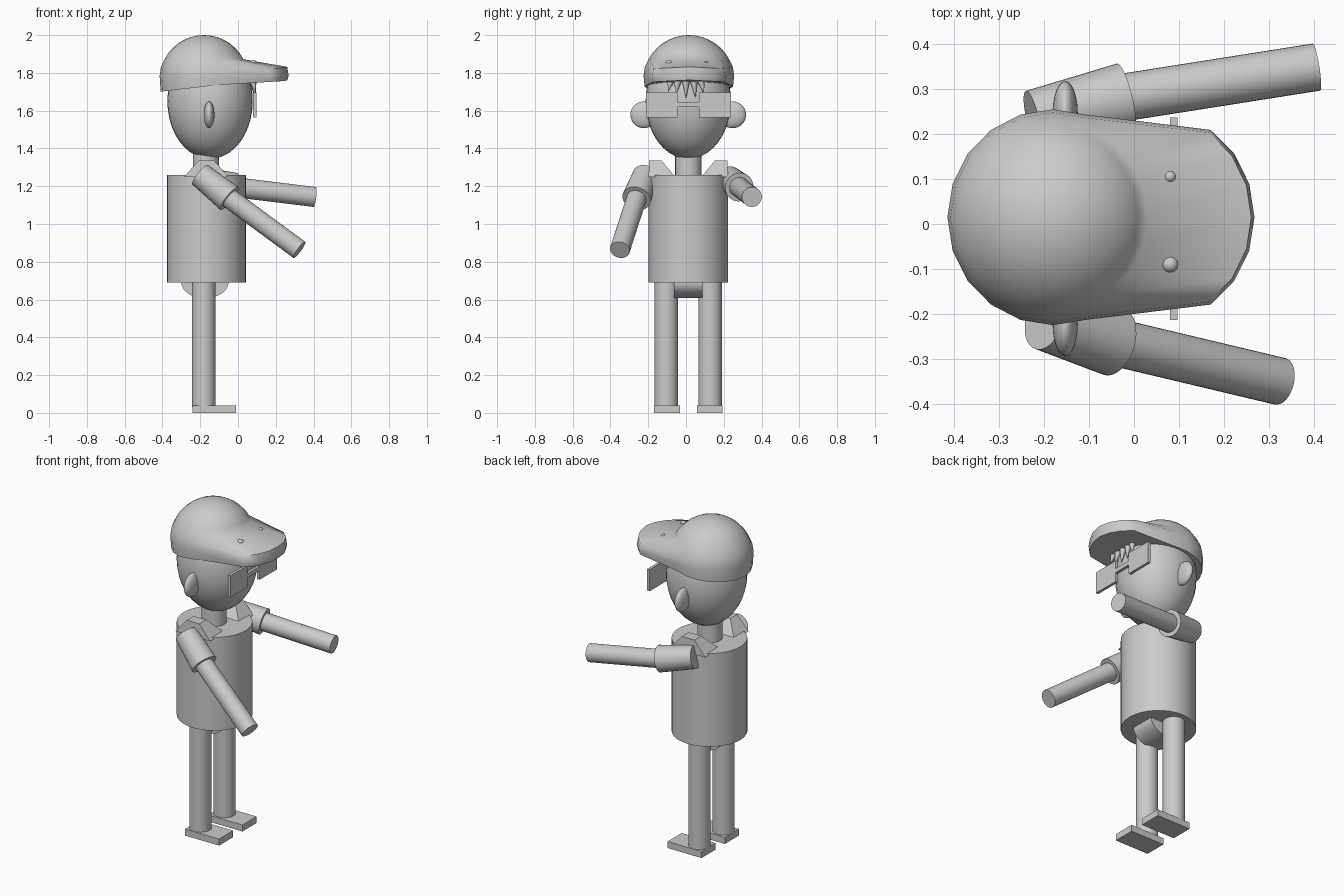
import bpy, bmesh, math
from mathutils import Vector

if "Cube" in bpy.data.objects:
    bpy.data.objects.remove(bpy.data.objects["Cube"])

CY = 0.012  # left/right symmetry plane (figure faces +x)


def smooth(ob, angle=40):
    bpy.ops.object.select_all(action='DESELECT')
    ob.select_set(True)
    bpy.context.view_layer.objects.active = ob
    bpy.ops.object.shade_smooth_by_angle(angle=math.radians(angle))


def from_bm(name, bm, soft=True, angle=40):
    bmesh.ops.recalc_face_normals(bm, faces=bm.faces)
    me = bpy.data.meshes.new(name)
    bm.to_mesh(me)
    bm.free()
    ob = bpy.data.objects.new(name, me)
    bpy.context.collection.objects.link(ob)
    if soft:
        smooth(ob, angle)
    return ob


def rod(name, a, b, r1, r2=None, seg=32):
    a, b = Vector(a), Vector(b)
    bm = bmesh.new()
    bmesh.ops.create_cone(bm, cap_ends=True, segments=seg, radius1=r1,
                          radius2=r1 if r2 is None else r2, depth=(b - a).length)
    ob = from_bm(name, bm)
    ob.location = (a + b) / 2
    ob.rotation_euler = (b - a).to_track_quat('Z', 'Y').to_euler()
    return ob


def ellipsoid(name, c, r, seg=32, rings=20):
    bm = bmesh.new()
    bmesh.ops.create_uvsphere(bm, u_segments=seg, v_segments=rings, radius=1)
    bmesh.ops.scale(bm, vec=r, verts=bm.verts)
    bmesh.ops.translate(bm, vec=c, verts=bm.verts)
    return from_bm(name, bm)


def block(name, lo, hi, top=None):
    """Box between two corners; top = (x0, x1, y0, y1) tapers the upper face."""
    x0, x1, y0, y1 = top or (lo[0], hi[0], lo[1], hi[1])
    bm = bmesh.new()
    bmesh.ops.create_cube(bm, size=2)
    for v in bm.verts:
        if v.co.z < 0:
            v.co = ((lo[0], hi[0])[v.co.x > 0], (lo[1], hi[1])[v.co.y > 0], lo[2])
        else:
            v.co = ((x0, x1)[v.co.x > 0], (y0, y1)[v.co.y > 0], hi[2])
    return from_bm(name, bm, soft=False)


def span(a, b, s):
    """Mirror a y range about the symmetry plane for side s."""
    return sorted((CY + s * a, CY + s * b))


# Torso, pelvis, neck, head
rod("torso", (-0.167, CY, 0.69), (-0.167, CY, 1.26), 0.21)
pelvis = rod("pelvis", (-0.175, CY - 0.076, 0.69), (-0.175, CY + 0.076, 0.69), 1)
for v in pelvis.data.vertices:
    local = pelvis.rotation_euler.to_matrix() @ v.co
    local.x *= 0.125
    local.z *= 0.083
    v.co = local
pelvis.rotation_euler = (0, 0, 0)
rod("neck", (-0.17, CY, 1.24), (-0.17, CY, 1.42), 0.069)
ellipsoid("head", (-0.148, CY, 1.65), (0.226, 0.226, 0.305))

# Paired parts: legs, feet, shoulders, ears, lenses
for s, side in ((-1, "right"), (1, "left")):
    rod(side + "_leg", (-0.181, CY + s * 0.116, 0.03), (-0.181, CY + s * 0.116, 0.71), 0.062)
    a, b = span(0.045, 0.181, s)
    block(side + "_foot", (-0.24, a, 0), (-0.01, b, 0.04))
    a, b = span(0.07, 0.21, s)
    c, d = span(0.14, 0.207, s)
    block(side + "_shoulder", (-0.285, a, 1.25), (-0.05, b, 1.335), (-0.21, -0.125, c, d))
    ellipsoid(side + "_ear", (-0.153, CY + s * 0.235, 1.578), (0.028, 0.071, 0.071), 24, 16)
    a, b = span(0.058, 0.225, s)
    block(side + "_lens", (0.08, a, 1.563), (0.097, b, 1.695))
block("glasses_bridge", (0.08, CY - 0.06, 1.62), (0.097, CY + 0.06, 1.645))

# Arms: sleeve start, sleeve end, hand end
for side, p, q, h in (
        ("right", (-0.20, -0.215, 1.26), (-0.045, -0.262, 1.135), (0.325, -0.35, 0.863)),
        ("left", (-0.225, 0.232, 1.24), (-0.02, 0.282, 1.195), (0.406, 0.349, 1.143))):
    rod(side + "_sleeve", p, q, 0.066, 0.077)
    rod(side + "_forearm", Vector(q) - (Vector(h) - Vector(q)) * 0.1, h, 0.053)

# Cap: dome rings whose lower front vertices are pushed forward into a brim
N, C, RX, RY, PUSH = 20, Vector((-0.18, 0.015, 1.765)), 0.235, 0.24, 0.213


def cap_ring(bm, scale, z, push=0.0, tilt=False):
    ring = []
    for i in range(N):
        t = math.tau * i / N
        x, y = C.x + RX * scale * math.cos(t), C.y + RY * scale * math.sin(t)
        front = math.cos(t) > 0.5
        zz = z
        if tilt:
            zz = 1.70 + 0.055 * (x - C.x + RX) / (2 * RX)
        if front and push:
            x += push
            zz = (1.762 if tilt else z) - 0.012 * abs(math.sin(t))
        ring.append(bm.verts.new((x, y, zz)))
    return ring


bm = bmesh.new()
rings = []
for k in range(1, 8):
    e = math.radians(90 - 9 * k)
    rings.append(cap_ring(bm, math.cos(e), C.z + RX * math.sin(e)))
rings.append(cap_ring(bm, 0.97, 1.832, PUSH))
rings.append(cap_ring(bm, 1.0, 1.785, PUSH))
rings.append(cap_ring(bm, 0.975, 0, PUSH, True))
rings.append(cap_ring(bm, 0.9, 0, 0, True))
for r0, r1 in zip(rings, rings[1:]):
    for i in range(N):
        j = (i + 1) % N
        bm.faces.new((r0[i], r0[j], r1[j], r1[i]))
tip = bm.verts.new((C.x, C.y, 2.0))
for i in range(N):
    bm.faces.new((tip, rings[0][i], rings[0][(i + 1) % N]))
bm.faces.new(rings[-1])
from_bm("cap", bm, angle=60)

# Small studs on the brim
ellipsoid("brim_stud_large", (0.08, -0.09, 1.852), (0.018, 0.018, 0.016), 16, 10)
ellipsoid("brim_stud_small", (0.08, 0.105, 1.852), (0.013, 0.013, 0.012), 16, 10)

# Fringe of hair spikes under the brim
for i, (y, tip_z, lean) in enumerate(((-0.075, 1.70, -0.02), (-0.04, 1.68, -0.015),
                                      (0.0, 1.667, 0.0), (0.04, 1.672, 0.01),
                                      (0.075, 1.69, 0.02))):
    rod(f"hair_spike_{i + 1}", (0.075, y, 1.775), (0.092, y + lean, tip_z), 0.024, 0.001, 12)
